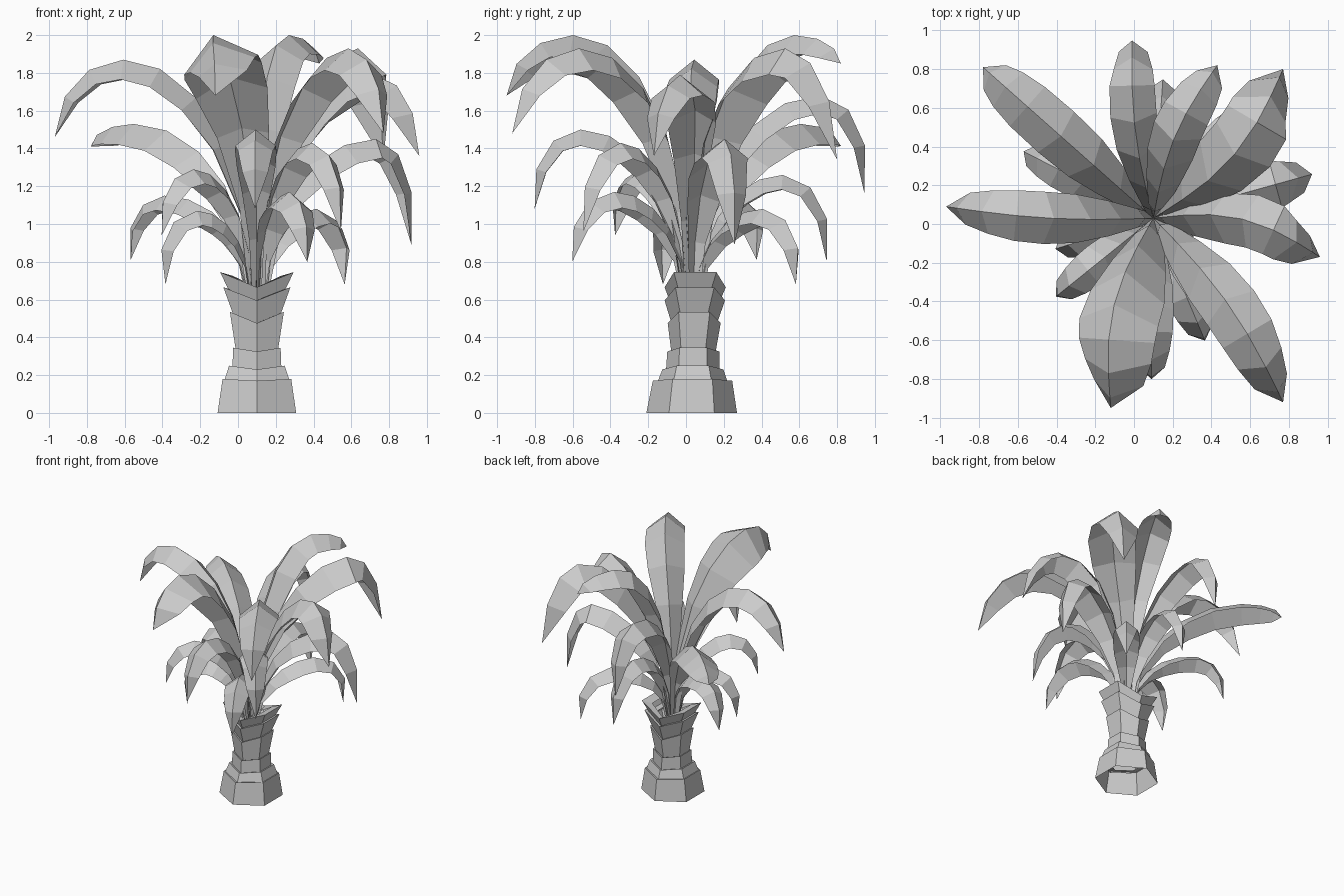
import bpy
from math import sin, cos, radians, pi
from mathutils import Vector, Matrix

if "Cube" in bpy.data.objects:
    bpy.data.objects.remove(bpy.data.objects["Cube"])

CX, CY = 0.10, 0.03


def make(name, verts, faces):
    me = bpy.data.meshes.new(name)
    me.from_pydata([tuple(v) for v in verts], [], faces)
    me.update()
    ob = bpy.data.objects.new(name, me)
    bpy.context.collection.objects.link(ob)
    return ob


# Trunk tier: six-sided collar whose front and back corners dip and pull in
def hex_ring(r, z, dip, pinch):
    ring = []
    for i in range(6):
        a = radians(30 + 60 * i)
        low = i in (1, 4)
        k = r * (pinch if low else 1)
        y = CY + 0.025 * z + k * sin(a)
        ring.append((CX + k * cos(a), y, max(0, z - (dip if low else 0))))
    return ring


def trunk_tier(name, z0, r0, z1, r1, dip, pinch):
    verts = hex_ring(r0, z0, dip, pinch) + hex_ring(r1, z1, dip, pinch)
    verts += hex_ring(r1 * 0.65, z1 - 0.02, dip, pinch)
    faces = []
    for i in range(6):
        j = (i + 1) % 6
        faces.append((i, j, 6 + j, 6 + i))
        faces.append((6 + i, 6 + j, 12 + j, 12 + i))
    make(name, verts, faces)


TIERS = [  # bottom z, radius, top z, radius, corner dip, corner pinch
    (0.00, 0.24, 0.18, 0.21, 0.01, 1.0),
    (0.17, 0.20, 0.25, 0.17, 0.02, 0.95),
    (0.23, 0.15, 0.345, 0.145, 0.02, 0.95),
    (0.31, 0.125, 0.535, 0.165, 0.06, 0.85),
    (0.51, 0.14, 0.665, 0.205, 0.07, 0.78),
    (0.62, 0.155, 0.745, 0.225, 0.08, 0.72),
]
for n, t in enumerate(TIERS):
    trunk_tier(f"trunk_tier_{n + 1}", *t)

# Leaf: folded strip along an arch (rising quarter ellipse, then a falling one)
RISE = [(0, 0.22), (20, 0.36), (40, 0.68), (57, 0.93), (74, 1.0), (90, 0.97)]
FALL = [(0.33, 0.84), (0.65, 0.62), (1.0, 0.0)]


def leaf(name, tip, zpeak, f, half, bow=0.0, curl=90, roll=0):
    tip = Vector(tip)
    d = Vector((tip.x - CX, tip.y - CY, 0))
    length = d.length
    d.normalize()
    side = Vector((-d.y, d.x, 0))
    r0, z0 = (0.0 if zpeak > 1.6 else 0.03), 0.62
    rp = length * f
    verts, faces = [], []
    for k, (step, w) in enumerate(RISE + FALL):
        if k < len(RISE):
            t = radians(step)
            a, b = rp - r0, zpeak - z0
            r, z = rp - a * cos(t), z0 + b * sin(t)
            up = Vector((0, 0, a * sin(t))) - d * (b * cos(t))
        else:
            t = radians(step * curl)
            a, b = length - rp, (zpeak - tip.z) / (1 - cos(radians(curl)))
            r, z = rp + a * sin(t), zpeak - b * (1 - cos(t))
            up = Vector((0, 0, a * cos(t))) + d * (b * sin(t))
        up.normalize()
        u = r / length
        # sideways sweep of the midrib, with the cross-section turned to suit
        mid = Vector((CX, CY, z)) + d * r + side * (bow * sin(pi * u))
        across = (side - d * (bow * pi * cos(pi * u) / length)).normalized()
        turn = Matrix.Rotation(radians(roll), 3, across.cross(up))
        across, up = turn @ across, turn @ up
        if w == 0:
            verts.append(mid)
            continue
        drop = up * (half * w * 0.8)
        verts += [mid - across * half * w - drop, mid, mid + across * half * w - drop]
    rows = len(RISE) + len(FALL) - 1
    for i in range(rows - 1):
        for c in (0, 1):
            p = 3 * i + c
            faces.append((p, p + 1, p + 4, p + 3))
    p = 3 * (rows - 1)
    faces += [(p, p + 1, p + 3), (p + 1, p + 2, p + 3)]
    make(name, verts, faces)


LEAVES = [  # tip, peak height, peak position, half width, sweep, curl, roll
    ((-0.97, 0.09, 1.46), 1.87, 0.66, 0.135, 0.03),
    ((-0.78, 0.81, 1.41), 1.53, 0.74, 0.14, 0.0),
    ((-0.01, 0.96, 1.16), 1.68, 0.74, 0.12, 0.04, 110),
    ((0.43, 0.82, 1.85), 2.00, 0.66, 0.13, 0.06),
    ((0.77, 0.80, 1.34), 1.93, 0.71, 0.18, -0.10),
    ((0.93, 0.26, 0.89), 1.45, 0.76, 0.13, 0.0, 110),
    ((0.96, -0.17, 1.36), 1.79, 0.70, 0.14, 0.10),
    ((0.77, -0.92, 1.48), 1.93, 0.66, 0.15, 0.06),
    ((-0.12, -0.95, 1.68), 2.00, 0.66, 0.21, -0.10, 90, 15),
    ((0.09, -0.81, 1.08), 1.50, 0.70, 0.11, 0.0, 105),
    ((0.37, -0.61, 0.80), 1.17, 0.64, 0.11, 0.0, 105),
    ((-0.41, -0.38, 0.94), 1.29, 0.66, 0.10, 0.0, 105),
    ((0.55, -0.55, 0.96), 1.43, 0.65, 0.11, 0.0, 105),
    ((-0.41, -0.13, 0.68), 1.07, 0.62, 0.10, 0.0, 120),
    ((-0.58, 0.38, 0.81), 1.15, 0.72, 0.10, 0.0, 110),
    ((0.58, 0.60, 0.68), 1.08, 0.66, 0.10, 0.0, 115),
    ((0.15, 0.76, 0.80), 1.26, 0.66, 0.10, 0.0, 110),
]
for n, args in enumerate(LEAVES):
    leaf(f"leaf_{n + 1}", *args)
